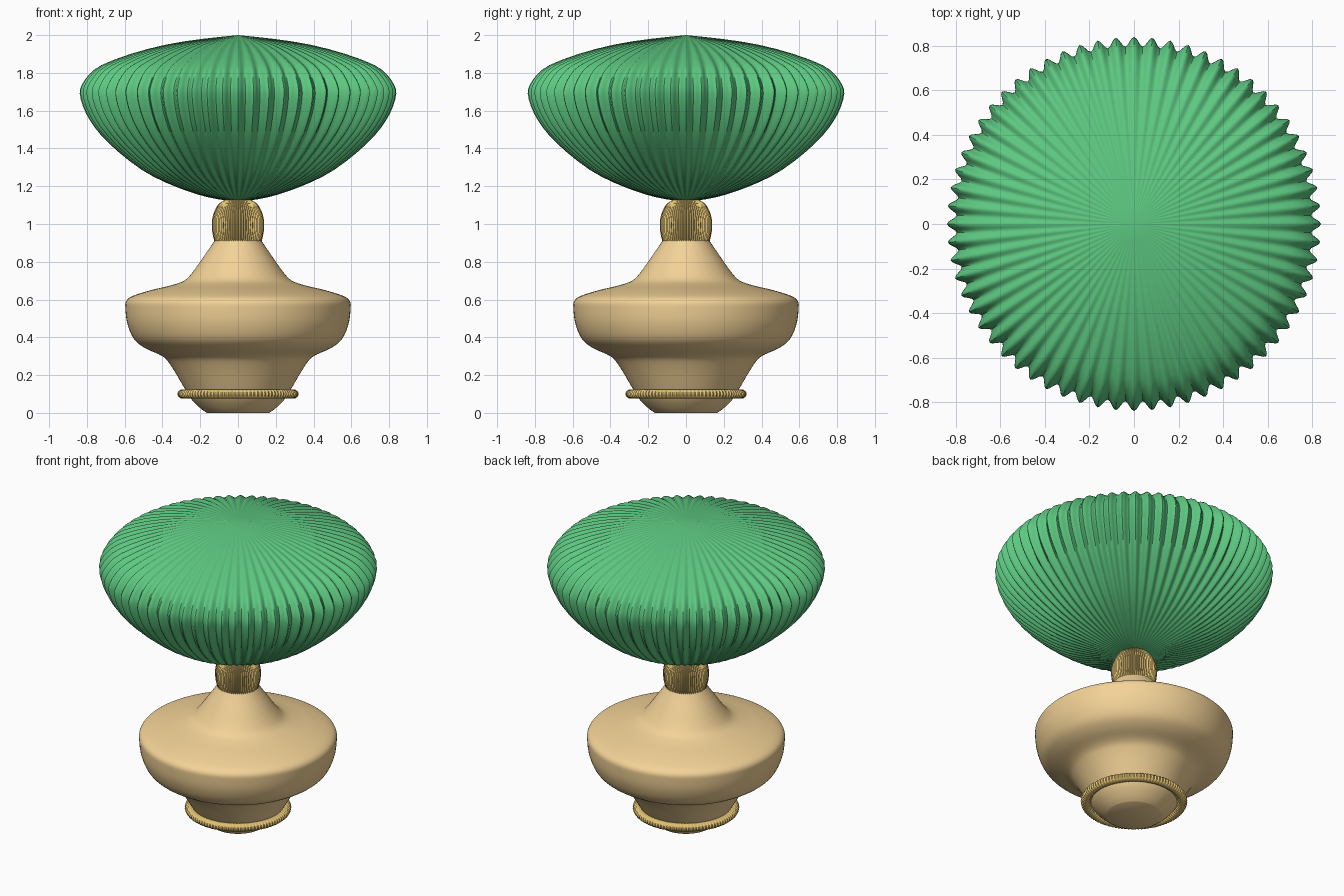
import bpy, bmesh, math

if "Cube" in bpy.data.objects:
    bpy.data.objects.remove(bpy.data.objects["Cube"])


def material(name, color):
    m = bpy.data.materials.new(name)
    m.diffuse_color = (*color, 1)
    m.use_nodes = True
    m.node_tree.nodes["Principled BSDF"].inputs["Base Color"].default_value = m.diffuse_color
    return m


def refine(pts, steps):
    """Catmull-Rom smoothing of an (r, z) profile."""
    p = [pts[0]] + pts + [pts[-1]]
    out = []
    for i in range(1, len(p) - 2):
        for s in range(steps):
            t = s / steps
            out.append(tuple(
                0.5 * (2 * b + (c - a) * t + (2 * a - 5 * b + 4 * c - d) * t * t
                       + (3 * b - a - 3 * c + d) * t ** 3)
                for a, b, c, d in zip(p[i - 1], p[i], p[i + 1], p[i + 2])))
    return out + [pts[-1]]


def revolve(name, profile, segs, mat, lobes=0, depth=0.0, closed=False, angle=40):
    """Spin an (r, z) profile around z; lobes/depth pinch it into flutes."""
    bm = bmesh.new()
    rings = []
    for r, z in profile:
        if r < 1e-4:
            rings.append([bm.verts.new((0, 0, z))] * segs)
            continue
        ring = []
        for i in range(segs):
            a = 2 * math.pi * i / segs
            q = r * (1 - depth * (1 - math.cos(lobes * a)) / 2)
            ring.append(bm.verts.new((q * math.cos(a), q * math.sin(a), z)))
        rings.append(ring)
    pairs = list(zip(rings, rings[1:]))
    if closed:
        pairs.append((rings[-1], rings[0]))
    for lo, hi in pairs:
        for i in range(segs):
            j = (i + 1) % segs
            bm.faces.new(dict.fromkeys((lo[i], lo[j], hi[j], hi[i])))
    bmesh.ops.recalc_face_normals(bm, faces=bm.faces)
    me = bpy.data.meshes.new(name)
    bm.to_mesh(me)
    bm.free()
    me.materials.append(mat)
    ob = bpy.data.objects.new(name, me)
    bpy.context.collection.objects.link(ob)
    bpy.ops.object.select_all(action='DESELECT')
    ob.select_set(True)
    bpy.context.view_layer.objects.active = ob
    bpy.ops.object.shade_smooth_by_angle(angle=math.radians(angle))
    return ob


green = material("green_glass", (0.11, 0.58, 0.22))
cream = material("cream_ceramic", (0.90, 0.65, 0.31))
brass = material("brass", (0.75, 0.54, 0.17))

# Turned base: foot, bowl, shoulder and tapering neck
base = [(0.165, 0.0), (0.20, 0.025), (0.245, 0.07), (0.28, 0.125), (0.355, 0.25),
        (0.40, 0.30), (0.49, 0.342), (0.55, 0.39), (0.585, 0.47), (0.596, 0.55),
        (0.592, 0.592), (0.555, 0.62), (0.46, 0.65), (0.355, 0.675), (0.285, 0.70),
        (0.24, 0.745), (0.18, 0.83), (0.125, 0.91), (0.11, 0.94)]
revolve("base_body", [(0, 0)] + refine(base, 4) + [(0, 0.94)], 96, cream)

# Beaded ring around the foot
ring = [(0.292 + 0.03 * math.cos(2 * math.pi * k / 10),
         0.1 + 0.025 * math.sin(2 * math.pi * k / 10)) for k in range(10)]
revolve("beaded_ring", ring, 96 * 6, brass, 96, 0.022, closed=True)

# Ribbed collar under the shade
collar = [(0.125, 0.908), (0.133, 0.94), (0.138, 0.98), (0.136, 1.03),
          (0.122, 1.075), (0.10, 1.108), (0.07, 1.128)]
revolve("ribbed_collar", [(0, 0.908)] + refine(collar, 3) + [(0, 1.135)],
        64 * 6, brass, 64, 0.05)

# Fluted shade
shade = [(0, 1.12), (0.10, 1.13), (0.22, 1.158), (0.38, 1.218), (0.51, 1.287),
         (0.635, 1.383), (0.725, 1.47), (0.782, 1.545), (0.82, 1.62), (0.838, 1.69),
         (0.828, 1.735), (0.79, 1.79), (0.725, 1.84), (0.57, 1.90), (0.38, 1.95),
         (0.19, 1.98), (0, 2.0)]
revolve("fluted_shade", refine(shade, 2), 64 * 8, green, 64, 0.05, angle=50)
